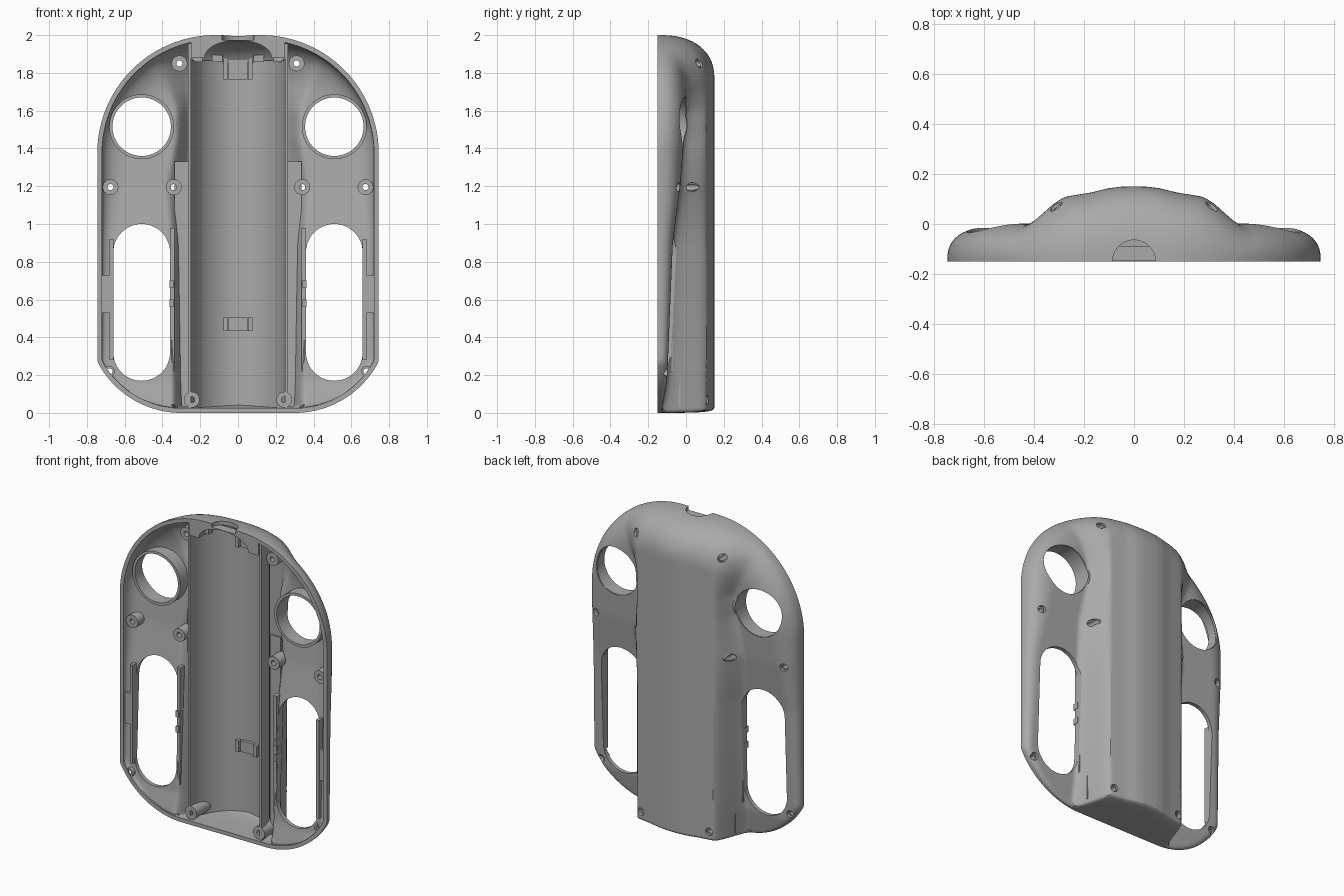
import bpy, bmesh, math

if "Cube" in bpy.data.objects:
    bpy.data.objects.remove(bpy.data.objects["Cube"])

grey = bpy.data.materials.new("grey_plastic")
grey.use_nodes = True
grey.diffuse_color = (0.4, 0.4, 0.4, 1)
grey.node_tree.nodes["Principled BSDF"].inputs["Base Color"].default_value = grey.diffuse_color

FRONT, HALF, TOP_R, LOW_R, LOW_X = -0.15, 0.745, 0.625, 0.5, 0.3
TOP_X, TOP_Z = HALF - TOP_R, 2 - TOP_R
BAY_Y, BAY_R = -0.135, 0.25


def smooth(t):
    t = min(max(t, 0), 1)
    return t * t * (3 - 2 * t)


def interp(v, pts):
    for (a, p), (b, q) in zip(pts, pts[1:]):
        if v <= b:
            return p + (q - p) * max(v - a, 0) / (b - a)
    return pts[-1][1]


def half_width(z, inset=0):
    """Half width of the outline at height z."""
    w = HALF - inset
    if z > TOP_Z:
        w = TOP_X + math.sqrt(max((TOP_R - inset) ** 2 - (z - TOP_Z) ** 2, 0))
    elif z < LOW_R:
        w = min(w, LOW_X + math.sqrt(max((LOW_R - inset) ** 2 - (LOW_R - z) ** 2, 0)))
    return w


def edge_distance(x, z):
    x = abs(x)
    d = HALF - x
    if z > TOP_Z:
        d = min(d, TOP_R - math.hypot(max(x - TOP_X, 0), z - TOP_Z))
    if z < LOW_R:
        d = min(d, LOW_R - math.hypot(max(x - LOW_X, 0), LOW_R - z))
    return d


def back_y(x, z, inset=0):
    """Depth of the back surface: raised spine, lower wings, rounded edge."""
    x = abs(x)
    spine = interp(x, [(0, 0.15), (0.05, 0.149), (0.1, 0.143), (0.17, 0.126), (0.25, 0.113), (0.3, 0.104)])
    wing = interp(z, [(0, -0.13), (0.05, -0.122), (0.17, -0.1), (0.9, -0.07), (1.2, -0.03), (1.6, 0), (2, 0.01)])
    foot = interp(z, [(0, 0.375), (0.9, 0.385), (1.2, 0.41), (1.36, 0.38), (1.45, 0.36), (1.6, 0.36), (1.85, 0.48)])
    h = spine + (wing - spine) * smooth((x + inset - 0.268) / (foot - 0.268))
    r = interp(z, [(0, 0.03), (0.3, 0.05), (0.9, 0.08), (1.35, 0.15), (1.8, 0.23)])
    n = interp(z, [(0, 3.5), (0.3, 2.3)])
    t = min(max((edge_distance(x, z) - inset) / r, 0), 1)
    base = FRONT + 0.01
    return base + (h - inset - base) * (1 - (1 - t) ** n) ** (1 / n)


def make(name, bm):
    bmesh.ops.recalc_face_normals(bm, faces=bm.faces)
    mesh = bpy.data.meshes.new(name)
    bm.to_mesh(mesh)
    bm.free()
    ob = bpy.data.objects.new(name, mesh)
    bpy.context.collection.objects.link(ob)
    mesh.materials.append(grey)
    return ob


def loft(name, inset, front, rows=110, cols=160):
    """Closed solid of the back surface, lofted along z."""
    bm, rings = bmesh.new(), []
    for i in range(rows + 1):
        z = 1 - (1 - inset) * math.cos(math.pi * i / rows)
        w = half_width(z, inset)
        pts = [(-w, front)]
        for j in range(cols + 1):
            x = w * math.sin(math.pi * (j / cols - 0.5))
            pts.append((x, back_y(x, z, inset)))
        pts.append((w, front))
        rings.append([bm.verts.new((x, y, z)) for x, y in pts])
    for a, b in zip(rings, rings[1:]):
        for j in range(len(a)):
            k = (j + 1) % len(a)
            bm.faces.new((a[j], a[k], b[k], b[j]))
    bm.faces.new(rings[0])
    bm.faces.new(rings[-1])
    return make(name, bm)


def prism(name, pts, lo, hi, axis="y"):
    """Extrude a polygon: (x, z) points along y, (y, z) along x or (x, y) along z."""
    place = {"y": lambda p, v: (p[0], v, p[1]), "x": lambda p, v: (v, p[0], p[1]),
             "z": lambda p, v: (p[0], p[1], v)}[axis]
    bm = bmesh.new()
    a, b = ([bm.verts.new(place(p, v)) for p in pts] for v in (lo, hi))
    for j in range(len(a)):
        k = (j + 1) % len(a)
        bm.faces.new((a[j], a[k], b[k], b[j]))
    bm.faces.new(a)
    bm.faces.new(b)
    return make(name, bm)


def box(name, x, z, sx, sz, y0, y1):
    return prism(name, [(x - sx, z - sz), (x + sx, z - sz), (x + sx, z + sz), (x - sx, z + sz)], y0, y1)


def arc(x, z, r, a0=0, a1=360, n=48):
    angles = [math.radians(a0 + (a1 - a0) * i / n) for i in range(n + 1 if a1 - a0 < 360 else n)]
    return [(x + r * math.cos(a), z + r * math.sin(a)) for a in angles]


def tube(name, x, z, r_out, r_in, front, sink, n=48):
    """Hollow post from the front to the shell, its end following the back surface."""
    bm, loops = bmesh.new(), []
    outer, inner = arc(x, z, r_out, n=n), arc(x, z, r_in, n=n)
    for pts, back in ((outer, False), (outer, True), (inner, True), (inner, False)):
        loops.append([bm.verts.new((p, max(back_y(*o) - sink, front + 0.005) if back else front, q))
                      for (p, q), o in zip(pts, outer)])
    for a, b in zip(loops, loops[1:] + loops[:1]):
        for j in range(n):
            k = (j + 1) % n
            bm.faces.new((a[j], a[k], b[k], b[j]))
    return make(name, bm)


def cut(target, cutter):
    cutter.hide_render = True
    mod = target.modifiers.new("cut", "BOOLEAN")
    mod.operation, mod.solver, mod.object = "DIFFERENCE", "EXACT", cutter
    bpy.context.view_layer.objects.active = target
    bpy.ops.object.modifier_apply(modifier=mod.name)
    bpy.data.objects.remove(cutter)


# Hollow shell with the cable notch at the top
shell = loft("shell", 0, FRONT)
cut(shell, loft("cavity", 0.025, FRONT - 0.1))
cut(shell, prism("notch_cutter", arc(0, FRONT, 0.086), 1.9, 2.1, "z"))

# Round central bay, a half pipe standing in the shell
bay = arc(0, BAY_Y, BAY_R, 0, 180, 48) + arc(0, BAY_Y, BAY_R + 0.015, 0, 180, 48)[::-1]
prism("central_bay", bay, 0.022, 1.865, "z")

# Screw posts: x, z, front end of the post
screws = [(0.31, 1.85, -0.09), (0.34, 1.195, -0.12), (0.675, 1.195, -0.125), (0.245, 0.07, -0.135), (0.68, 0.22, -0.148)]

for side, s in (("left", 1), ("right", -1)):
    # Handle slot, round port and screw holes
    slot = arc(s * 0.51, 0.85, 0.15, 0, 180, 24) + arc(s * 0.51, 0.32, 0.15, 180, 359.9, 24)
    cut(shell, prism("slot_cutter", slot, -0.4, 0.4))
    cut(shell, prism("port_cutter", arc(s * 0.51, 1.515, 0.157), -0.4, 0.4))
    tube(side + "_port_ring", s * 0.51, 1.515, 0.172, 0.155, -0.11, 0.004)
    for i, (x, z, front) in enumerate(screws):
        cut(shell, prism("recess_cutter", arc(s * x, z, 0.024, n=24), -0.142, 0.148))
        radius = 0.042 if z != 0.22 else 0.028
        tube(f"{side}_screw_post_{i + 1}", s * x, z, radius, 0.016, front, 0.018, 24)

    # Short wall continuing the bay edge up to the rim
    heights = [1.8 + 0.155 * i / 16 for i in range(17)]
    wall = [(max(back_y(0.268, z) - 0.015, -0.125), z) for z in heights]
    wall += [(BAY_Y, heights[-1]), (BAY_Y, heights[0])]
    prism(side + "_upper_wall", wall, s * 0.25, s * 0.265, "x")

    # Flat ledge and slot wall beside the bay
    box(side + "_ledge", s * 0.298, 0.68, 0.037, 0.65, -0.04, -0.03)
    box(side + "_inner_slot_wall", s * 0.347, 0.6, 0.012, 0.38, -0.115, -0.072)

    # Lip and catches along the slot
    box(side + "_slot_lip", s * 0.67, 0.6, 0.01, 0.32, -0.14, -0.1)
    box(side + "_outer_catch", s * 0.695, 0.63, 0.028, 0.1, -0.135, -0.115)
    for i, z in enumerate((0.58, 0.68)):
        box(f"{side}_slot_catch_{i + 1}", s * 0.352, z, 0.01, 0.02, -0.125, -0.085)

    # Tabs on the top edge of the bay
    for i, x in enumerate((0.11, 0.215)):
        y = BAY_Y + math.sqrt(BAY_R ** 2 - x ** 2)
        box(f"{side}_tab_{i + 1}", s * x, 1.876, 0.028, 0.018, y - 0.03, y + 0.012)

# Arched web closing the top of the bay
web = [(-0.25, 1.88), (-0.25, 1.975), (0.25, 1.975), (0.25, 1.88)]
arch = [(x, 1.88 + (z - 1.88) * 0.52) for x, z in arc(0, 1.88, 0.178, 0, 180, 32)]
prism("top_web", web + arch, FRONT + 0.002, -0.09)

# Two clips on the bay floor
for name, z, h in (("upper_clip", 1.82, 0.055), ("lower_clip", 0.47, 0.036)):
    box(name, 0, z, 0.05, h, 0.095, 0.12)
    for ear, s in (("left", 1), ("right", -1)):
        box(f"{name}_{ear}_ear", s * 0.065, z, 0.012, h, 0.08, 0.115)

# Smooth curved faces, crisp edges
for ob in bpy.context.collection.objects:
    if ob.type == "MESH" and grey.name in ob.data.materials:
        bpy.ops.object.select_all(action="DESELECT")
        ob.select_set(True)
        bpy.context.view_layer.objects.active = ob
        bpy.ops.object.shade_smooth_by_angle(angle=math.radians(30))
